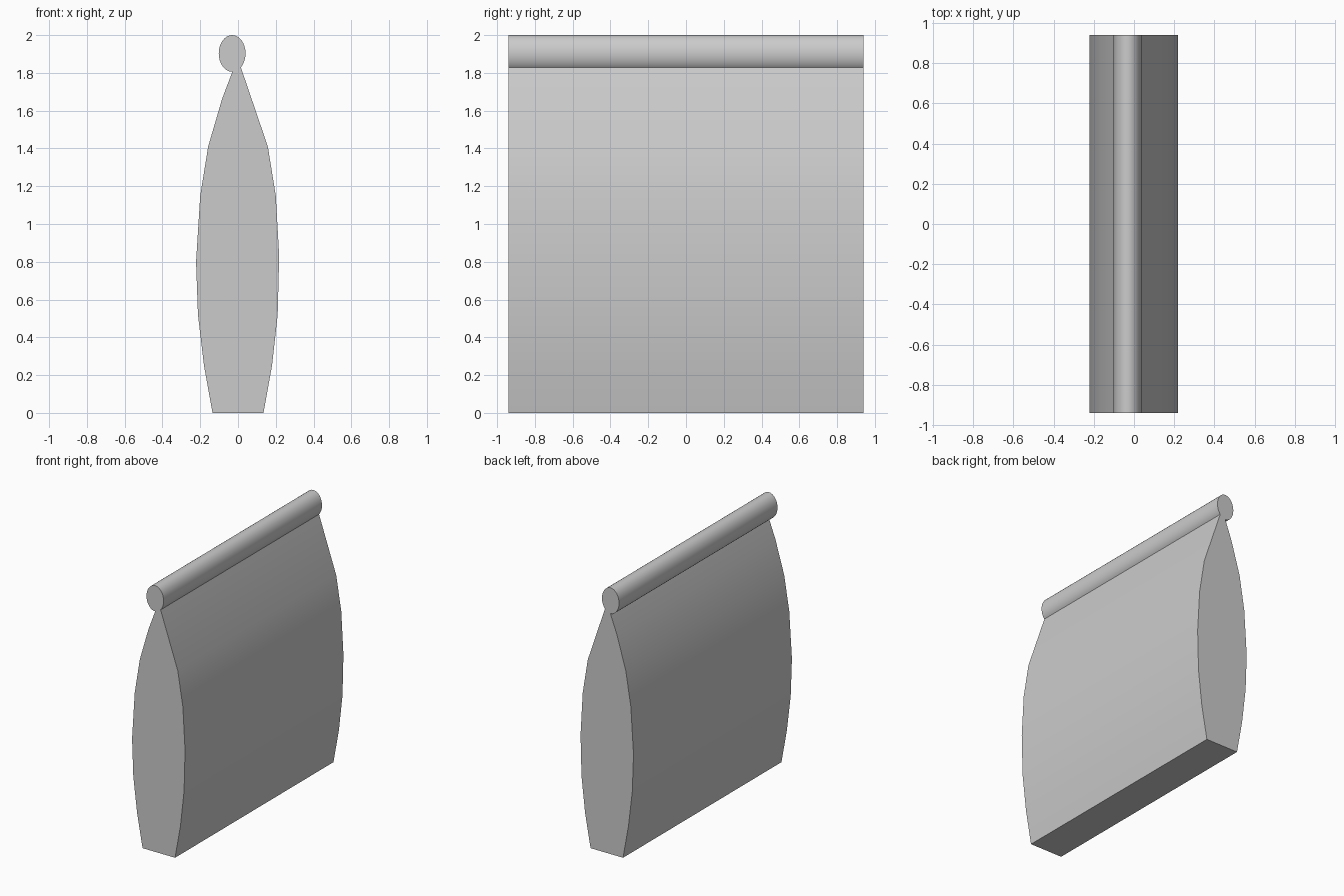
import bpy, bmesh
from math import cos, sin, pi, radians

if "Cube" in bpy.data.objects:
    bpy.data.objects.remove(bpy.data.objects["Cube"])

HALF = 0.94  # half the width along y


def extrude_profile(name, points, angle):
    """Extrude a closed (x, z) outline along y, smooth along the sides."""
    bm = bmesh.new()
    cap = bm.faces.new([bm.verts.new((x, -HALF, z)) for x, z in points])
    ext = bmesh.ops.extrude_face_region(bm, geom=[cap], use_keep_orig=True)
    verts = [g for g in ext["geom"] if isinstance(g, bmesh.types.BMVert)]
    bmesh.ops.translate(bm, verts=verts, vec=(0, 2 * HALF, 0))
    bmesh.ops.recalc_face_normals(bm, faces=bm.faces)
    mesh = bpy.data.meshes.new(name)
    bm.to_mesh(mesh)
    bm.free()
    obj = bpy.data.objects.new(name, mesh)
    bpy.context.collection.objects.link(obj)
    bpy.ops.object.select_all(action="DESELECT")
    obj.select_set(True)
    bpy.context.view_layer.objects.active = obj
    bpy.ops.object.shade_smooth_by_angle(angle=radians(angle))
    return obj


# Bulging bag body, narrowing to a pinched neck
right = [(0.135, 0), (0.18, 0.25), (0.21, 0.52), (0.218, 0.83),
         (0.20, 1.15), (0.158, 1.41), (0.015, 1.83)]
left = [(-0.03, 1.806), (-0.085, 1.66), (-0.158, 1.41), (-0.20, 1.15),
        (-0.222, 0.80), (-0.212, 0.52), (-0.18, 0.25), (-0.135, 0)]
extrude_profile("bag_body", right + left, 30)

# Rolled-over top edge
roll = [(-0.031 + 0.071 * cos(2 * pi * i / 32), 1.903 + 0.097 * sin(2 * pi * i / 32))
        for i in range(32)]
extrude_profile("rolled_top", roll, 40)
